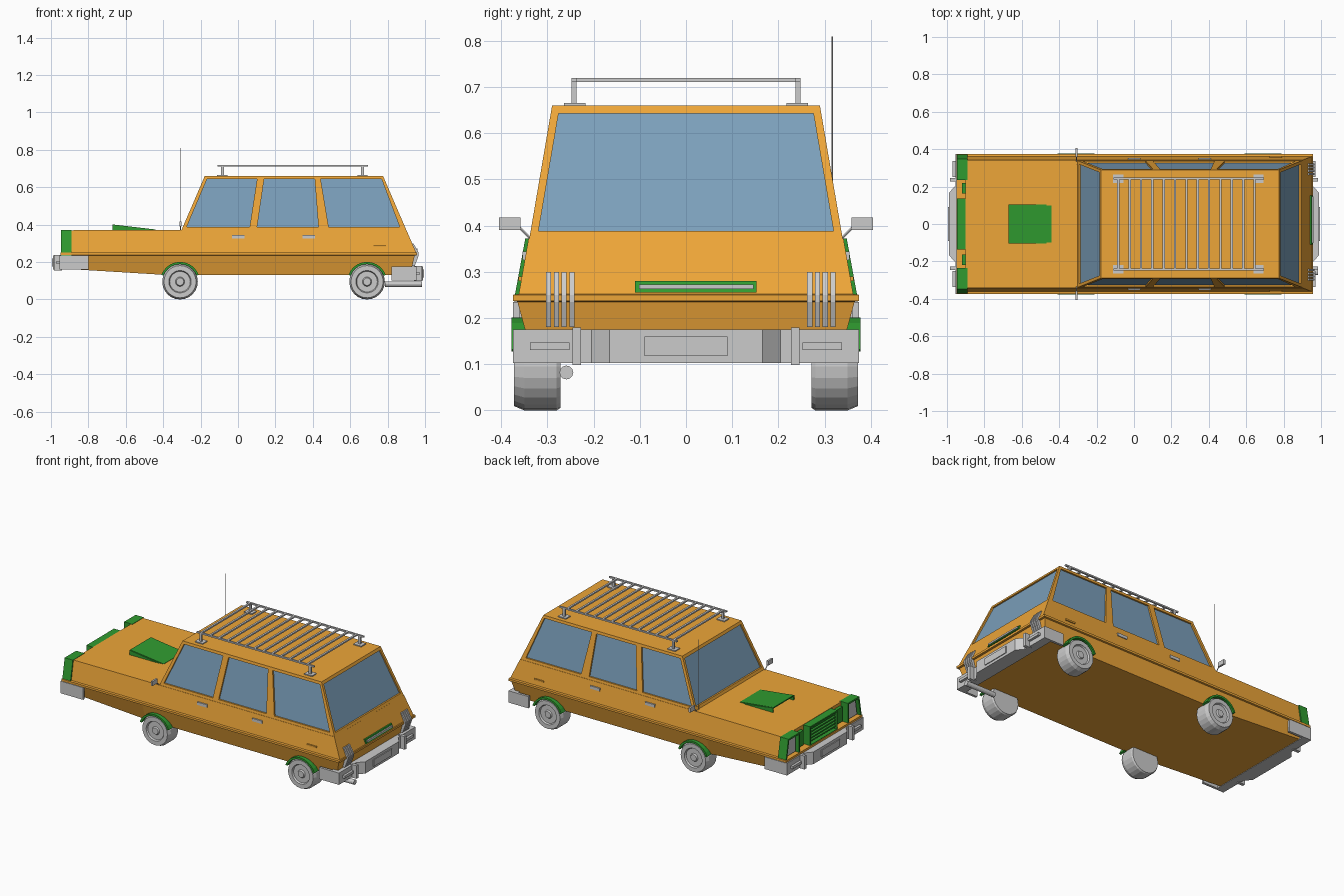
import bpy, bmesh, math

if "Cube" in bpy.data.objects:
    bpy.data.objects.remove(bpy.data.objects["Cube"])

def mat(name, c):
    m = bpy.data.materials.new(name)
    m.diffuse_color = (*c, 1)
    m.use_nodes = True
    m.node_tree.nodes["Principled BSDF"].inputs["Base Color"].default_value = m.diffuse_color
    return m

ORANGE = mat("orange_paint", (0.85, 0.38, 0.04))
GREEN = mat("green_trim", (0.03, 0.33, 0.03))
GLASS = mat("blue_glass", (0.2, 0.35, 0.5))

def obj(name, verts, faces, m=None):
    bm = bmesh.new()
    vs = [bm.verts.new(v) for v in verts]
    for f in faces:
        bm.faces.new([vs[i] for i in f])
    bmesh.ops.recalc_face_normals(bm, faces=bm.faces)
    me = bpy.data.meshes.new(name)
    bm.to_mesh(me)
    bm.free()
    o = bpy.data.objects.new(name, me)
    bpy.context.collection.objects.link(o)
    if m:
        me.materials.append(m)
    return o

def loft(name, rings, m=None):
    n = len(rings[0])
    faces = [list(range(n)), [(len(rings) - 1) * n + i for i in range(n)]]
    for r in range(len(rings) - 1):
        for i in range(n):
            j = (i + 1) % n
            faces.append([r * n + i, r * n + j, r * n + n + j, r * n + n + i])
    return obj(name, [v for r in rings for v in r], faces, m)

def prism(name, pts, vec, m=None):
    return loft(name, [pts, [tuple(a + b for a, b in zip(p, vec)) for p in pts]], m)

def box(name, x0, x1, y0, y1, z0, z1, m=None):
    return prism(name, [(x0, y0, z0), (x1, y0, z0), (x1, y1, z0), (x0, y1, z0)], (0, 0, z1 - z0), m)

def rod(name, a, b, r, n=8, m=None):
    bpy.ops.mesh.primitive_cylinder_add(vertices=n, radius=r)
    o = bpy.context.object
    o.name = name
    d = [q - p for p, q in zip(a, b)]
    L = math.sqrt(sum(c * c for c in d))
    o.location = [(p + q) / 2 for p, q in zip(a, b)]
    o.scale = (1, 1, L / 2)
    o.rotation_euler = (0, math.acos(d[2] / L), math.atan2(d[1], d[0]))
    return o

def recess(o, axis_x, amount, depth):
    # inset the face that looks along axis_x and push it inwards
    bm = bmesh.new()
    bm.from_mesh(o.data)
    f = max(bm.faces, key=lambda f: f.normal.x * axis_x)
    bmesh.ops.inset_region(bm, faces=[f], thickness=amount)
    r = bmesh.ops.extrude_discrete_faces(bm, faces=[f])
    for v in r["faces"][0].verts:
        v.co.x -= axis_x * depth
    bm.to_mesh(o.data)
    bm.free()

# lower body
def ring(x0, x1, h, z0, z1):
    return [(x0, -h, z0), (-0.4, -h, z1), (x1, -h, z1), (x1, h, z1), (-0.4, h, z1), (x0, h, z0)]
loft("lower_body", [ring(-0.94, 0.92, 0.337, 0.165, 0.132), ring(-0.945, 0.945, 0.365, 0.235, 0.235),
                    ring(-0.95, 0.957, 0.375, 0.237, 0.237), ring(-0.95, 0.957, 0.375, 0.25, 0.25),
                    ring(-0.9, 0.952, 0.362, 0.252, 0.252), ring(-0.9, 0.9, 0.341, 0.37, 0.372)], ORANGE)

# cabin: glass core with frame strips in front of it
hw = lambda z: 0.337 - (z - 0.385) * 0.171
xf = lambda z: -0.296 + (z - 0.385) * 0.43
xr = lambda z: 0.894 - (z - 0.385) * 0.43
def level(z, d=0):
    return [(xf(z) + d, -hw(z) + d, z), (xr(z) - d, -hw(z) + d, z),
            (xr(z) - d, hw(z) - d, z), (xf(z) + d, hw(z) - d, z)]
loft("window_glass", [level(0.36, 0.01), level(0.65, 0.01)], GLASS)
loft("roof", [level(0.643), level(0.66)], ORANGE)
loft("belt_line", [level(0.365), level(0.388)], ORANGE)
ZB, ZT = 0.386, 0.645
pillars = {"front": (xf(ZB), -0.275, -0.165, xf(ZT)), "middle": (0.062, 0.102, 0.14, 0.102),
           "rear": (0.43, 0.485, 0.442, 0.41), "tail": (0.865, xr(ZB), xr(ZT), 0.767)}
for s in (-1, 1):
    for n, (a, b, c, d) in pillars.items():
        prism(n + "_side_pillar", [(a, s * hw(ZB), ZB), (b, s * hw(ZB), ZB),
                                   (c, s * hw(ZT), ZT), (d, s * hw(ZT), ZT)], (0, -s * 0.012, 0), ORANGE)
    for n, fx, d in (("windscreen", xf, 0.012), ("tailgate", xr, -0.012)):
        prism(n + "_pillar", [(fx(ZB), s * hw(ZB), ZB), (fx(ZB), s * (hw(ZB) - 0.017), ZB),
                              (fx(ZT), s * (hw(ZT) - 0.017), ZT), (fx(ZT), s * hw(ZT), ZT)], (d, 0, 0), ORANGE)

# wheels and arches
profile = [(0, 0.272), (0.09, 0.272), (0.095, 0.28), (0.095, 0.35), (0.086, 0.372), (0.06, 0.372),
           (0.055, 0.362), (0.025, 0.362), (0.02, 0.37), (0.001, 0.37)]
for s in (-1, 1):
    for n, cx in (("front", -0.31), ("rear", 0.69)):
        N = 24
        loft(n + "_wheel", [[(cx + max(r, 0.001) * math.cos(2 * math.pi * i / N), s * y,
                              0.095 + max(r, 0.001) * math.sin(2 * math.pi * i / N)) for i in range(N)]
                            for r, y in profile])
        arc = [math.radians(20 + 14 * i) for i in range(11)]
        pts = [(cx + 0.106 * math.cos(a), s * 0.33, 0.095 + 0.106 * math.sin(a)) for a in arc]
        pts += [(cx + 0.094 * math.cos(a), s * 0.33, 0.095 + 0.094 * math.sin(a)) for a in reversed(arc)]
        prism(n + "_wheel_arch", pts, (0, s * 0.048, 0), GREEN)

# bumpers with overriders and lamps
for n, s, z0, z1 in (("front", -1, 0.16, 0.235), ("rear", 1, 0.102, 0.175)):
    half = [(0.82, 0.36), (0.82, 0.375), (0.955, 0.375), (0.955, 0.205), (0.99, 0.166)]
    if s < 0:
        half[0], half[1] = (0.8, 0.36), (0.8, 0.375)
    outer = half + [(x, -y) for x, y in reversed(half)] + [(0.9, -0.36), (0.9, 0.36)]
    prism(n + "_bumper", [(s * x, y, z0) for x, y in outer], (0, 0, z1 - z0))
    zc = (z0 + z1) / 2
    box(n + "_number_plate", s * 0.985, s * 0.995, -0.09, 0.09, zc - 0.021, zc + 0.021)
    for t in (-1, 1):
        box(n + "_overrider", s * 0.94, s * 0.985, t * 0.227, t * 0.246, z0 - 0.004, z1 + 0.004)
        box(n + "_bumper_lamp", s * 0.95, s * 0.97, t * 0.252, t * 0.338, zc - 0.008, zc + 0.008)

# headlights, indicators and grille
for s in (-1, 1):
    o = prism("headlight_housing", [(-0.89, s * y, z) for y, z in
              ((0.235, 0.236), (0.373, 0.236), (0.348, 0.372), (0.235, 0.372))], (-0.056, 0, 0), GREEN)
    recess(o, -1, 0.014, 0.025)
    prism("headlight_lens", [(-0.91, s * y, z) for y, z in
          ((0.255, 0.258), (0.348, 0.258), (0.332, 0.352), (0.255, 0.352))], (-0.02, 0, 0))
    box("indicator", -0.92, -0.89, s * 0.162, s * 0.22, 0.26, 0.35, GREEN)
o = box("grille", -0.946, -0.89, -0.135, 0.135, 0.245, 0.368, GREEN)
recess(o, -1, 0.012, 0.025)
for i in range(5):
    z = 0.268 + i * 0.019
    box("grille_slat", -0.94, -0.915, -0.125, 0.125, z, z + 0.008, GREEN)

# bonnet scoop, open at the front
for s in (-1, 1):
    prism("scoop_side", [(-0.67, s * 0.105, 0.368), (-0.67, s * 0.105, 0.4), (-0.44, s * 0.105, 0.368)],
          (0, -s * 0.008, 0), GREEN)
prism("scoop_top", [(-0.67, -0.1, 0.394), (-0.67, -0.1, 0.401), (-0.44, -0.1, 0.374), (-0.44, -0.1, 0.367)],
      (0, 0.2, 0), GREEN)

# roof rack
for s in (-1, 1):
    box("rack_rail", -0.11, 0.695, s * 0.237, s * 0.248, 0.711, 0.72)
    for x in (-0.084, 0.666):
        box("rack_post", x - 0.008, x + 0.008, s * 0.237, s * 0.248, 0.66, 0.715)
        box("rack_foot", x - 0.027, x + 0.027, s * 0.218, s * 0.264, 0.659, 0.666)
for i in range(13):
    x = -0.084 + i * 0.0607
    box("rack_bar", x - 0.006, x + 0.006, -0.24, 0.24, 0.711, 0.72)

# mirrors, door handles, fuel flap
for s in (-1, 1):
    box("side_mirror", -0.314, -0.302, s * 0.358, s * 0.405, 0.39, 0.418)
    rod("mirror_arm", (-0.308, s * 0.333, 0.368), (-0.308, s * 0.365, 0.4), 0.003, 6)
    for x in (-0.032, 0.345):
        box("door_handle", x, x + 0.066, s * 0.335, s * 0.354, 0.326, 0.344)
    box("fuel_flap", 0.725, 0.79, s * 0.345, s * 0.363, 0.28, 0.29, ORANGE)

# tail lights, tailgate handle, exhaust, aerial
for y0 in (-0.247, 0.268):
    for i in range(4):
        y = y0 + math.copysign(0.0168 * i, y0)
        prism("tail_light_bar", [(x, y - 0.0055, z) for x, z in
              ((0.915, 0.3), (0.938, 0.3), (0.966, 0.25), (0.966, 0.235), (0.945, 0.18), (0.925, 0.18))],
              (0, 0.011, 0))
prism("tailgate_handle_frame", [(0.93, -0.11, 0.255), (0.958, -0.11, 0.255), (0.949, -0.11, 0.28), (0.92, -0.11, 0.28)],
      (0, 0.263, 0), GREEN)
box("tailgate_handle", 0.93, 0.96, -0.102, 0.146, 0.263, 0.273)
rod("exhaust_pipe", (0.785, -0.259, 0.082), (0.985, -0.259, 0.082), 0.015, 12)
rod("aerial", (-0.31, 0.317, 0.365), (-0.31, 0.317, 0.81), 0.0015, 6)
